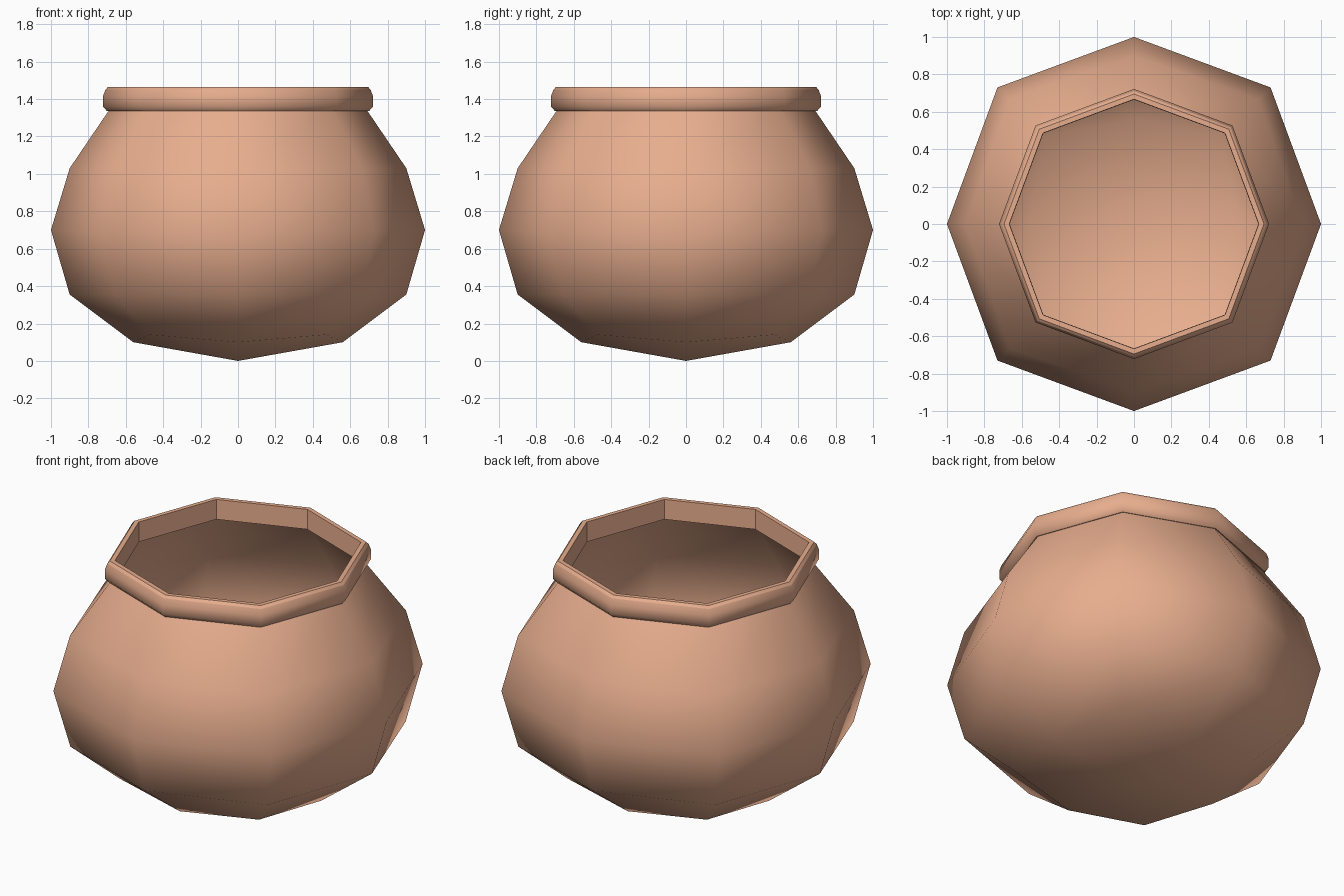
import bpy, bmesh

if "Cube" in bpy.data.objects:
    bpy.data.objects.remove(bpy.data.objects["Cube"])

clay = bpy.data.materials.new("terracotta")
clay.diffuse_color = (0.80, 0.42, 0.27, 1)
clay.use_nodes = True
clay.node_tree.nodes["Principled BSDF"].inputs["Base Color"].default_value = clay.diffuse_color


def add_ring(bm, r, z, diag=None, diag_z=None):
    """Eight points: four on the axes, four on the diagonals."""
    d = r * 0.729 if diag is None else diag
    dz = z if diag_z is None else diag_z
    pts = [(r, 0, z), (d, d, dz), (0, r, z), (-d, d, dz),
           (-r, 0, z), (-d, -d, dz), (0, -r, z), (d, -d, dz)]
    return [bm.verts.new(p) for p in pts]


def bridge(bm, a, b):
    return [bm.faces.new((a[i], a[(i + 1) % 8], b[(i + 1) % 8], b[i])) for i in range(8)]


def sharpen(bm, ring):
    for i in range(8):
        bm.edges.get((ring[i], ring[(i + 1) % 8])).smooth = False


def finish(bm, name):
    for f in bm.faces:
        f.smooth = True
    bm.normal_update()
    me = bpy.data.meshes.new(name)
    bm.to_mesh(me)
    bm.free()
    me.materials.append(clay)
    ob = bpy.data.objects.new(name, me)
    bpy.context.collection.objects.link(ob)


# Pot body: open thin shell with a four-quad bottom
bm = bmesh.new()
rings = [add_ring(bm, 0.56, 0.10, 0.47, 0.14),
         add_ring(bm, 0.90, 0.355, 0.663),
         add_ring(bm, 1.0, 0.70, 0.73),
         add_ring(bm, 0.90, 1.03, 0.664),
         add_ring(bm, 0.683, 1.35)]
for lower, upper in zip(rings, rings[1:]):
    bridge(bm, lower, upper)
base = bm.verts.new((0, 0, 0))
for i in range(0, 8, 2):
    b = rings[0]
    bm.faces.new((base, b[(i + 2) % 8], b[i + 1], b[i]))
finish(bm, "pot_body")

# Rim: rounded band swept around the opening
bm = bmesh.new()
profile = [(0.665, 1.345), (0.70, 1.335), (0.722, 1.36), (0.722, 1.415),
           (0.709, 1.45), (0.695, 1.465), (0.667, 1.465)]
rings = [add_ring(bm, r, z) for r, z in profile]
for lower, upper in zip(rings, rings[1:]):
    bridge(bm, lower, upper)
bridge(bm, rings[-1], rings[0])
for k in (0, 1, 4, 5, 6):
    sharpen(bm, rings[k])
for i in range(8):
    bm.edges.get((rings[-1][i], rings[0][i])).smooth = False
finish(bm, "pot_rim")
